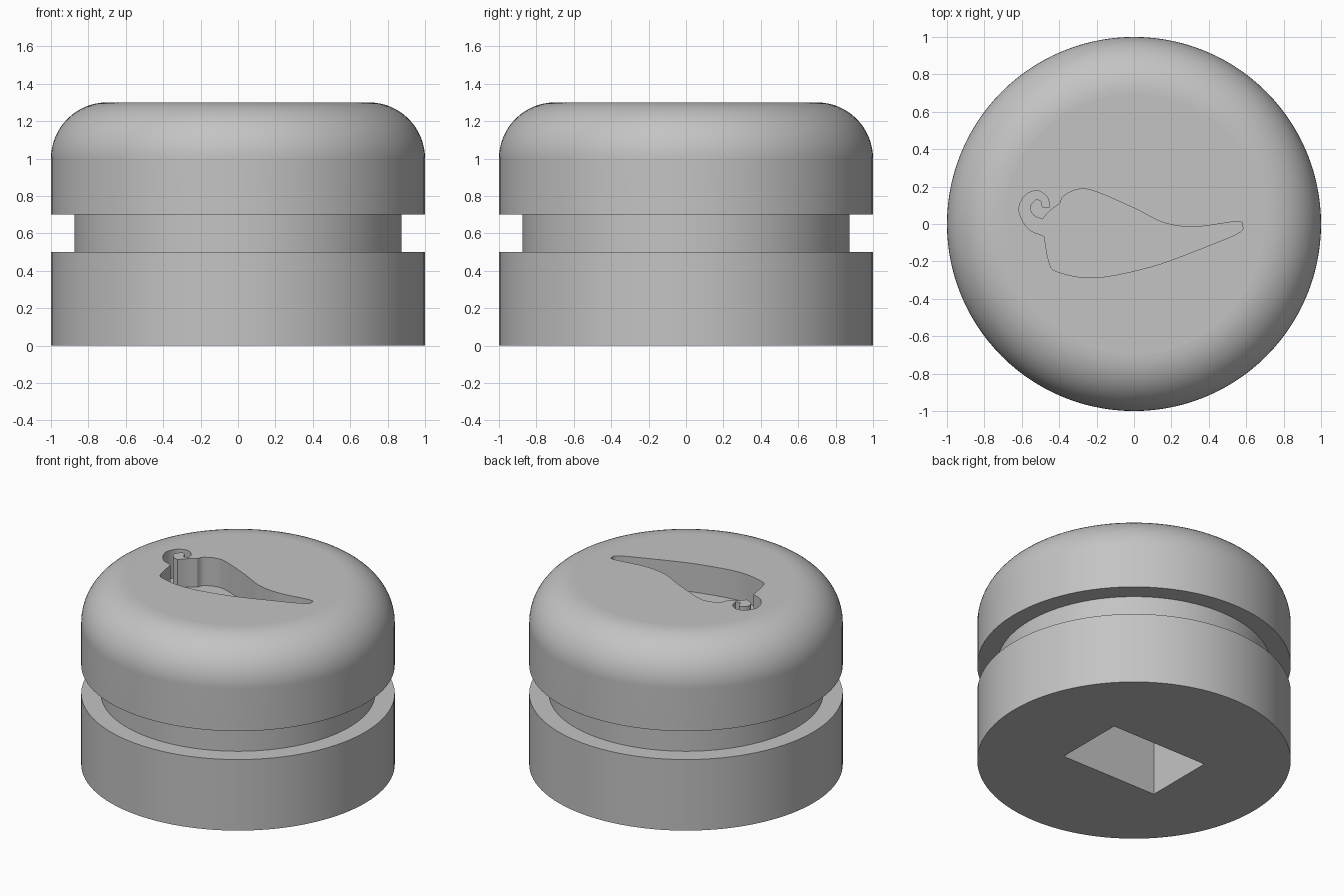
import bpy, bmesh
from math import sin, cos, pi
from mathutils import Vector

cube = bpy.data.objects.get("Cube")
if cube:
    bpy.data.objects.remove(cube, do_unlink=True)

grey = bpy.data.materials.new("plain grey")
grey.use_nodes = True
grey.diffuse_color = (0.55, 0.55, 0.55, 1)
grey.node_tree.nodes["Principled BSDF"].inputs["Base Color"].default_value = grey.diffuse_color


def add_object(name, bm):
    bmesh.ops.recalc_face_normals(bm, faces=bm.faces)
    mesh = bpy.data.meshes.new(name)
    bm.to_mesh(mesh)
    bm.free()
    mesh.materials.append(grey)
    obj = bpy.data.objects.new(name, mesh)
    bpy.context.collection.objects.link(obj)
    return obj


def lathe(name, profile, steps):
    bm = bmesh.new()
    verts = [bm.verts.new((r, 0, z)) for r, z in profile]
    edges = [bm.edges.new(pair) for pair in zip(verts, verts[1:])]
    bmesh.ops.spin(bm, geom=verts + edges, cent=(0, 0, 0), axis=(0, 0, 1),
                   angle=2 * pi, steps=steps)
    bmesh.ops.remove_doubles(bm, verts=bm.verts, dist=0.0001)
    bmesh.ops.holes_fill(bm, edges=bm.edges, sides=0)
    return add_object(name, bm)


def prism(name, outline, low, high):
    bm = bmesh.new()
    face = bm.faces.new([bm.verts.new((x, y, low)) for x, y in outline])
    top = bmesh.ops.extrude_face_region(bm, geom=[face])["geom"]
    bmesh.ops.translate(bm, vec=(0, 0, high - low),
                        verts=[v for v in top if isinstance(v, bmesh.types.BMVert)])
    return add_object(name, bm)


def smooth_path(points, steps=5):
    """Catmull-Rom curve through the points, leaving out the last one."""
    pts = [Vector(p) for p in points]
    pts = [2 * pts[0] - pts[1]] + pts + [2 * pts[-1] - pts[-2]]
    path = []
    for a, b, c, d in zip(pts, pts[1:], pts[2:], pts[3:]):
        for i in range(steps):
            t = i / steps
            path.append(0.5 * (2 * b + (c - a) * t + (2 * a - 5 * b + 4 * c - d) * t * t
                               + (3 * b - a - 3 * c + d) * t ** 3))
    return path


# Round body with a groove and a rounded shoulder
profile = [(1, 0), (1, 0.5), (0.875, 0.5), (0.875, 0.7), (1, 0.7)]
profile += [(0.7 + 0.3 * cos(i * pi / 32), 1 + 0.3 * sin(i * pi / 32)) for i in range(17)]
body = lathe("knob_body", profile, 112)

# Pepper-shaped recess: curled stem, then the pod, split at the sharp corners
stem_outer = [(-.48, -.065), (-.565, -.025), (-.615, .07), (-.585, .15), (-.52, .178),
              (-.465, .145), (-.45, .09)]
stem_inner = [(-.45, .09), (-.487, .09), (-.495, .12), (-.525, .13), (-.556, .09),
              (-.535, .045), (-.49, .025)]
neck = [(-.49, .025), (-.45, .07), (-.395, .11)]
pod = [(-.395, .11), (-.375, .15), (-.30, .185), (-.21, .175), (0, .085), (.165, .005),
       (.33, -.015), (.55, .013), (.58, -.01), (.555, -.05), (.35, -.135), (.085, -.23),
       (-.21, -.287), (-.41, -.255), (-.455, -.2), (-.48, -.065)]
outline = [p for part in (stem_outer, stem_inner, neck, pod) for p in smooth_path(part)]
pepper_cutter = prism("pepper_recess_cutter", outline, 1.1, 1.5)

# Rectangular socket in the underside
corners = [(-.375, -.25), (.375, -.25), (.375, .25), (-.375, .25)]
socket_cutter = prism("socket_cutter", corners, -0.2, 0.5)

bpy.context.view_layer.objects.active = body
for cutter in (pepper_cutter, socket_cutter):
    cutter.hide_render = True
    cut = body.modifiers.new("cut", 'BOOLEAN')
    cut.operation = 'DIFFERENCE'
    cut.solver = 'EXACT'
    cut.object = cutter
    bpy.ops.object.modifier_apply(modifier=cut.name)
    bpy.data.objects.remove(cutter, do_unlink=True)

# Smooth curved walls, crisp edges, flat caps
bpy.ops.object.select_all(action='DESELECT')
body.select_set(True)
bpy.ops.object.shade_smooth_by_angle(angle=pi / 6)
for poly in body.data.polygons:
    if abs(poly.normal.z) > 0.999:
        poly.use_smooth = False
weighted = body.modifiers.new("even_shading", 'WEIGHTED_NORMAL')
weighted.keep_sharp = True
